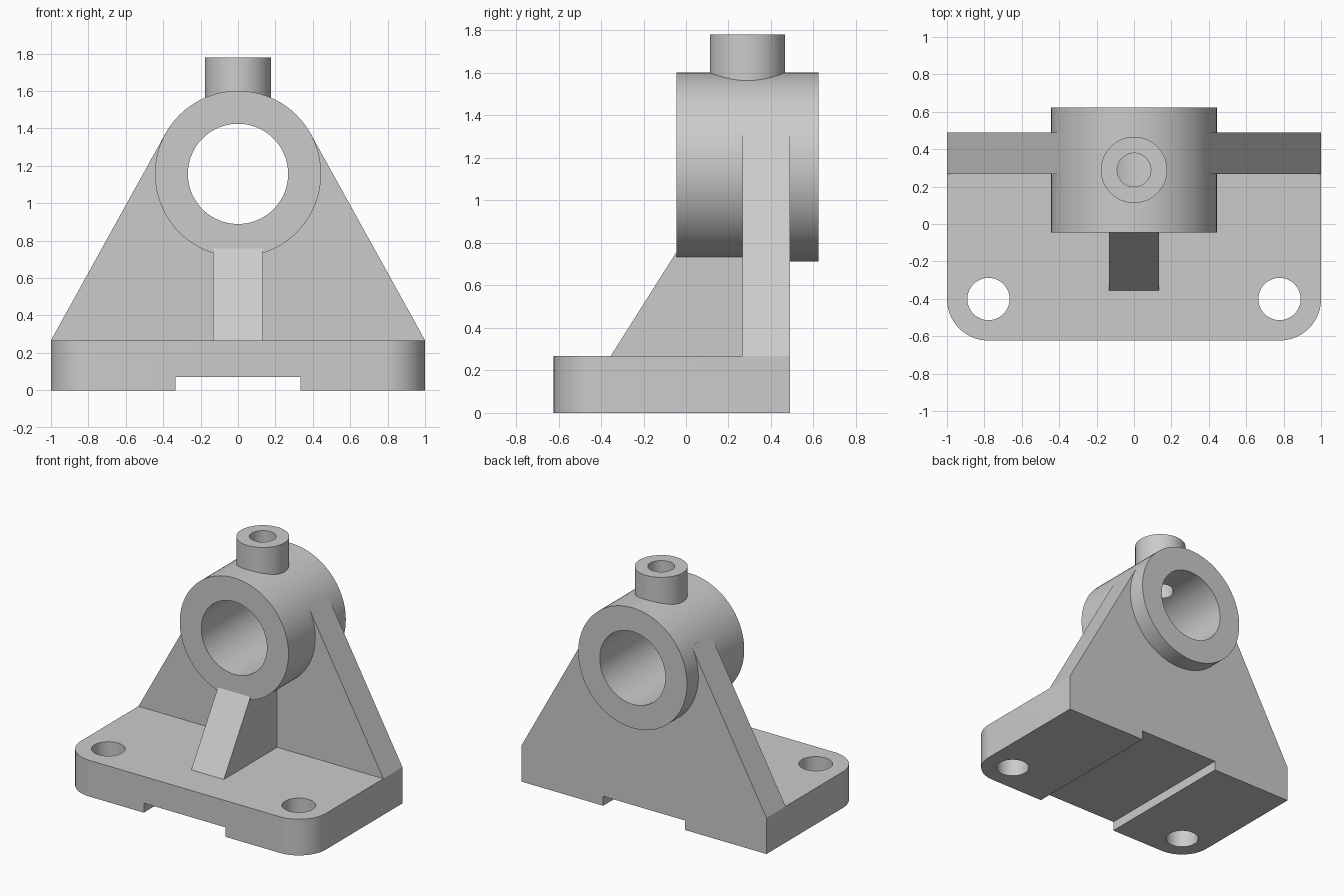
import bpy, bmesh, math
from mathutils import Vector

if "Cube" in bpy.data.objects:
    bpy.data.objects.remove(bpy.data.objects["Cube"], do_unlink=True)

# Main dimensions
BASE_TOP, FRONT, BACK = 0.267, -0.623, 0.49
BORE_Z, HUB_R, BORE_R = 1.157, 0.444, 0.268
HUB_FRONT, HUB_BACK = -0.045, 0.623
WEB_FRONT, RIB_HALF, CORNER_R = 0.267, 0.133, 0.222
OIL_Y = (HUB_FRONT + HUB_BACK) / 2

grey = bpy.data.materials.new("cast_grey")
grey.use_nodes = True
grey.diffuse_color = (0.6, 0.6, 0.6, 1)
grey.node_tree.nodes["Principled BSDF"].inputs["Base Color"].default_value = (0.6, 0.6, 0.6, 1)


def prism(name, outline, start, sweep):
    """Extrude a flat outline; start maps each 2D point to 3D."""
    bm = bmesh.new()
    face = bm.faces.new([bm.verts.new(start(a, b)) for a, b in outline])
    new = bmesh.ops.extrude_face_region(bm, geom=[face])["geom"]
    bmesh.ops.translate(bm, vec=sweep, verts=[v for v in new if isinstance(v, bmesh.types.BMVert)])
    bmesh.ops.recalc_face_normals(bm, faces=bm.faces)
    mesh = bpy.data.meshes.new(name)
    bm.to_mesh(mesh)
    bm.free()
    mesh.materials.append(grey)
    obj = bpy.data.objects.new(name, mesh)
    bpy.context.collection.objects.link(obj)
    return obj


def arc(cx, cy, r, a0, a1, n):
    return [(cx + r * math.cos(a0 + (a1 - a0) * i / n), cy + r * math.sin(a0 + (a1 - a0) * i / n))
            for i in range(n + 1)]


def circle(cx, cy, r, n=96):
    return arc(cx, cy, r, 0, math.tau, n)[:-1]


def along_y(name, outline, y0, y1):
    return prism(name, outline, lambda x, z: (x, y0, z), Vector((0, y1 - y0, 0)))


def along_z(name, outline, z0, z1):
    return prism(name, outline, lambda x, y: (x, y, z0), Vector((0, 0, z1 - z0)))


def combine(body, tool, operation):
    mod = body.modifiers.new(tool.name, 'BOOLEAN')
    mod.operation, mod.solver, mod.object = operation, 'EXACT', tool
    bpy.context.view_layer.objects.active = body
    bpy.ops.object.modifier_apply(modifier=mod.name)
    bpy.data.objects.remove(tool, do_unlink=True)


# Base plate with two rounded front corners
cx, cy = 1 - CORNER_R, FRONT + CORNER_R
plate = [(1, BACK), (-1, BACK)]
plate += arc(-cx, cy, CORNER_R, math.pi, 1.5 * math.pi, 20)
plate += arc(cx, cy, CORNER_R, 1.5 * math.pi, math.tau, 20)
body = along_z("bearing_bracket", plate, 0, BASE_TOP)

# Upright web, its sloping sides tangent to the hub
dx, dz = 1, BASE_TOP - BORE_Z
angle = math.atan2(dz, dx) + math.acos(HUB_R / math.hypot(dx, dz))
tx, tz = HUB_R * math.cos(angle), BORE_Z + HUB_R * math.sin(angle)
web = along_y("web", [(-1, BASE_TOP), (1, BASE_TOP), (tx, tz), (-tx, tz)], WEB_FRONT, BACK)

# Sloping front rib
rib_top = 0.757
rib = prism("rib", [(-0.355, BASE_TOP), (HUB_FRONT, rib_top), (0.35, rib_top), (0.35, BASE_TOP)],
            lambda y, z: (-RIB_HALF, y, z), Vector((2 * RIB_HALF, 0, 0)))

# Bearing hub and oil boss
hub = along_y("hub", circle(0, BORE_Z, HUB_R), HUB_FRONT, HUB_BACK)
boss = along_z("oil_boss", circle(0, OIL_Y, 0.177, 64), BORE_Z + 0.1, 1.78)
for part in (web, rib, hub, boss):
    combine(body, part, 'UNION')

# Bore, oil hole, bolt holes and underside channel
cutters = [
    along_y("bore", circle(0, BORE_Z, BORE_R), -1, 1),
    along_z("oil_hole", circle(0, OIL_Y, 0.09, 48), BORE_Z, 2),
    along_y("channel", [(-0.333, -0.1), (0.333, -0.1), (0.333, 0.07), (-0.333, 0.07)], -1, 1),
]
cutters += [along_z("bolt_hole", circle(s * cx, cy, 0.113, 48), -0.1, 0.5) for s in (-1, 1)]
for cutter in cutters:
    combine(body, cutter, 'DIFFERENCE')

# Smooth the round walls, keep edges crisp
bpy.ops.object.select_all(action='DESELECT')
body.select_set(True)
bpy.context.view_layer.objects.active = body
bpy.ops.object.shade_smooth_by_angle(angle=math.radians(20))
